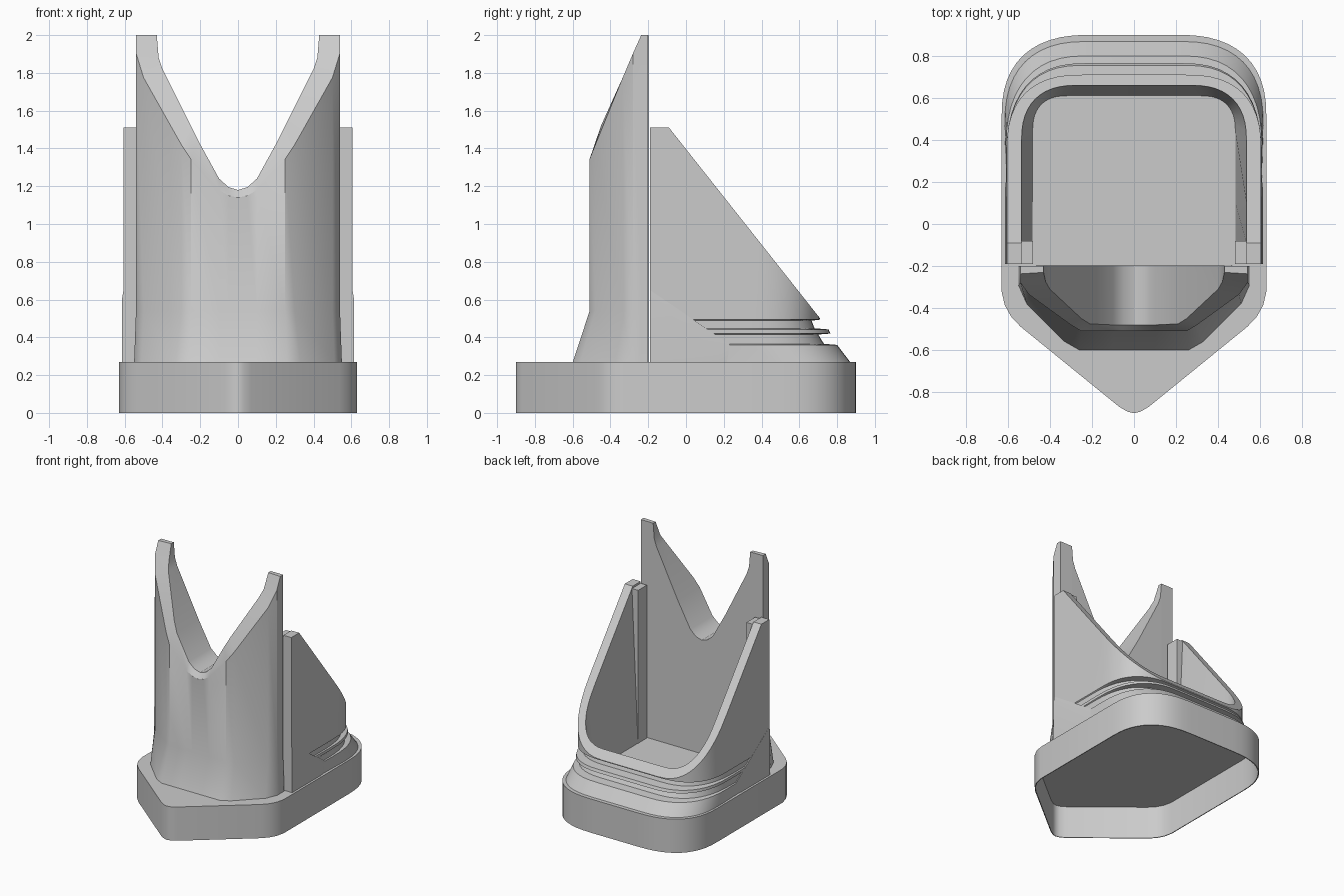
import bpy, bmesh, math

if "Cube" in bpy.data.objects:
    bpy.data.objects.remove(bpy.data.objects["Cube"])


def finish(bm, name, angle=30):
    bmesh.ops.recalc_face_normals(bm, faces=bm.faces)
    me = bpy.data.meshes.new(name)
    bm.to_mesh(me)
    bm.free()
    ob = bpy.data.objects.new(name, me)
    bpy.context.collection.objects.link(ob)
    bpy.ops.object.select_all(action="DESELECT")
    bpy.context.view_layer.objects.active = ob
    ob.select_set(True)
    bpy.ops.object.shade_smooth_by_angle(angle=math.radians(angle))
    return ob


def loft(name, stations):
    """Join closed cross-sections along a path and cap both ends."""
    bm = bmesh.new()
    rows = [[bm.verts.new(p) for p in s] for s in stations]
    n = len(rows[0])
    for a, b in zip(rows, rows[1:]):
        for i in range(n):
            j = (i + 1) % n
            bm.faces.new((a[i], a[j], b[j], b[i]))
    bm.faces.new(rows[0])
    bm.faces.new(rows[-1][::-1])
    return finish(bm, name)


def mirror_stations(half):
    """Half runs from +x to x=0; return the full path to -x."""
    return half + [[(-x, y, z) for x, y, z in s] for s in half[-2::-1]]


def prism(name, rings):
    """Stack outline rings (points, z); cap first and last."""
    bm = bmesh.new()
    rows = [[bm.verts.new((x, y, z)) for x, y in pts] for pts, z in rings]
    bm.faces.new(rows[0])
    bm.faces.new(rows[-1])
    n = len(rows[0])
    for a, b in zip(rows, rows[1:]):
        for i in range(n):
            j = (i + 1) % n
            bm.faces.new((a[i], a[j], b[j], b[i]))
    return finish(bm, name)


def corner(w, yb, rx, ry, p=.8, n=12):
    pts = []
    for i in range(n + 1):
        t = i * math.pi / 2 / n
        pts.append((w - rx + rx * max(0, math.cos(t)) ** p,
                    yb - ry + ry * max(0, math.sin(t)) ** p))
    return pts


# Base: pointed front, rounded back, thin-walled and open underneath
half = [(0, -.9), (.03, -.893), (.07, -.87), (.54, -.488), (.585, -.44),
        (.615, -.385), (.63, -.32)] + corner(.63, .9, .43, .4) + [(0, .9)]
outline = half + [(-x, y) for x, y in half[-2:0:-1]]
inset = [(x * .99, y * .993) for x, y in outline]
prism("hollow_base", [(outline, .27), (outline, 0), (inset, 0), (inset, .262)])

# Front upright with a V saddle cut through to a flat back at y = -0.2
# outer xy, flared foot xy, saddle-edge xy, outer z, saddle z
ctrl = [
    (.54, -.20, .55, -.20, .43, -.20, 2.0, 2.0),
    (.54, -.237, .55, -.24, .43, -.23, 2.0, 2.0),
    (.54, -.28, .55, -.29, .42, -.275, 1.905, 1.88),
    (.50, -.335, .51, -.38, .40, -.31, 1.775, 1.82),
    (.30, -.48, .33, -.56, .25, -.45, 1.42, 1.52),
    (.25, -.51, .26, -.60, .21, -.475, 1.345, 1.44),
    (.10, -.51, .10, -.60, .10, -.48, 1.18, 1.24),
    (.05, -.51, .05, -.60, .05, -.48, 1.15, 1.195),
    (0, -.51, 0, -.60, 0, -.48, 1.14, 1.18),
]
half = []
for ox, oy, fx, fy, ix, iy, zo, zi in ctrl:
    half.append([(fx, fy, .268), (ox, oy, .54), (ox, oy, zo), (ix, iy, zi),
                 (ix, -.198, zi), (ix, -.198, .268)])
loft("front_v_upright", mirror_stations(half))


# Rear U-shaped shell with stepped foot and sloping rim
def rim(y):
    return min(1.51, 1.51 - (y + .09) * 1.2625)


def u_path(w, yb, rx, ry):
    return [(min(w, .605), -.19), (min(w, .605), -.09), (min(w, .605), .1)] \
        + corner(w, yb, rx, ry) + [(0, yb)]


# half width, back y, corner rx, corner ry, z (None = rim)
rings = [
    (.615, .87, .40, .40, .268), (.609, .80, .39, .45, .36),
    (.600, .73, .37, .45, .366), (.600, .70, .36, .45, .415),
    (.607, .765, .38, .45, .42), (.607, .755, .37, .45, .442),
    (.598, .68, .35, .45, .448), (.598, .665, .35, .45, .488),
    (.605, .71, .36, .36, .494), (.605, .71, .36, .36, None),
    (.535, .66, .27, .27, None), (.482, .61, .17, .17, .268),
]
paths = [(u_path(*r[:4]), r[4]) for r in rings]
half = [[(*p[k], rim(p[k][1]) if z is None else z) for p, z in paths]
        for k in range(len(paths[0][0]))]
loft("rear_u_shell", mirror_stations(half))

for s, side in ((1, "right"), (-1, "left")):
    # Posts at the free ends of the rear shell
    post = [(s * .48, -.19), (s * .60, -.19), (s * .60, -.08), (s * .48, -.08)]
    prism(side + "_end_post", [(post, .268), (post, 1.495)])
    # Triangular gusset on the outside wall, with a chamfered top
    loft(side + "_gusset", [
        [(s * x, -.19, zt), (s * x, yb, zb), (s * x, yb, .268), (s * x, -.19, .268)]
        for x, zt, yb, zb in ((.59, .65, .235, .36), (.606, .65, .235, .36),
                              (.613, .61, .17, .31))])
